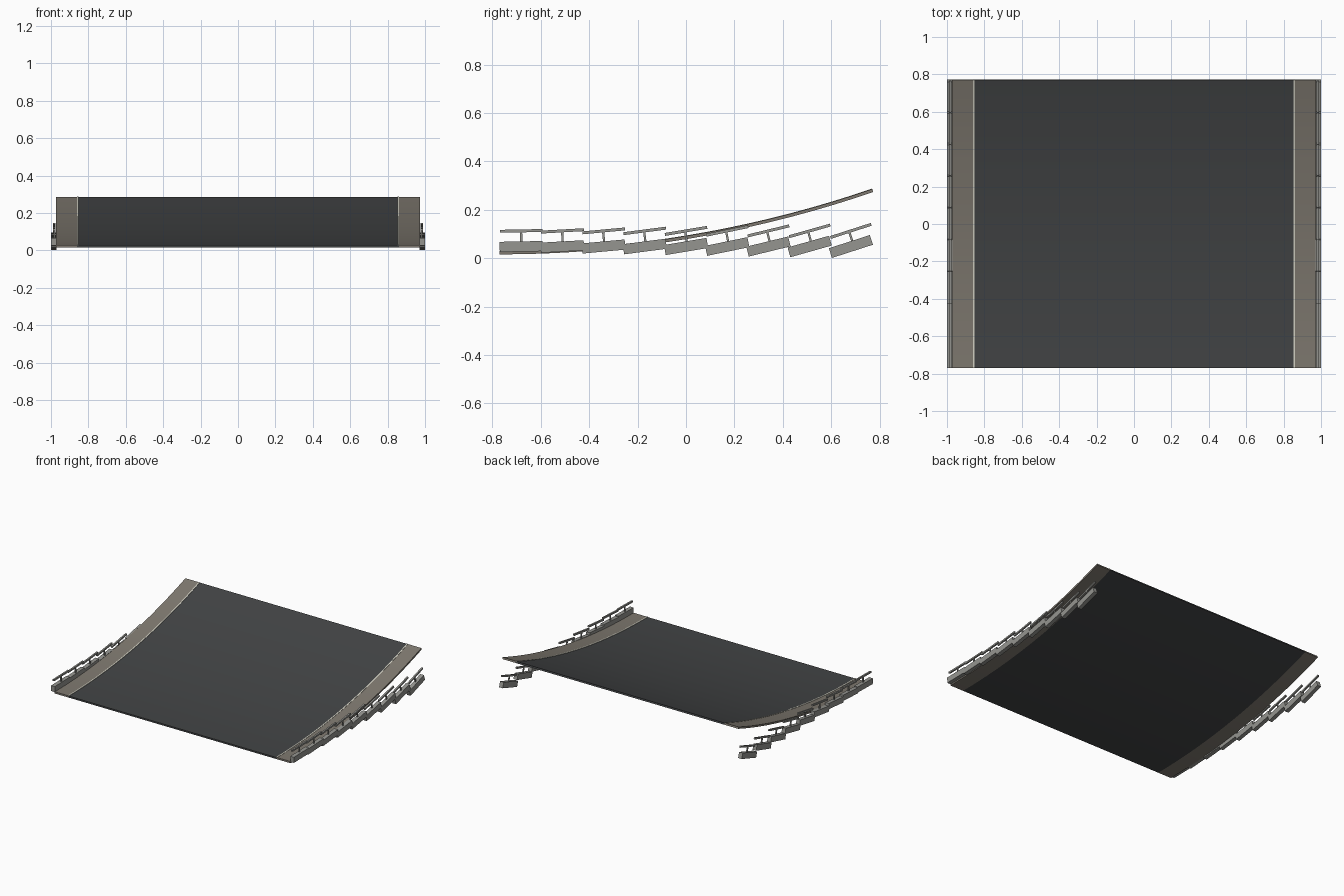
import bpy, bmesh
from math import sin, cos, radians
from mathutils import Matrix

if "Cube" in bpy.data.objects:
    bpy.data.objects.remove(bpy.data.objects["Cube"])

ARC = radians(18.95)          # total bend of the ramp
R = 1.54 / sin(ARC)           # bend radius
Y0, Z0 = -0.77, 0.028         # front top edge of the road
STEPS = 18


def material(name, rgb):
    m = bpy.data.materials.new(name)
    m.diffuse_color = (*rgb, 1)
    m.use_nodes = True
    m.node_tree.nodes["Principled BSDF"].inputs["Base Color"].default_value = m.diffuse_color
    return m


asphalt = material("asphalt", (0.055, 0.058, 0.06))
concrete = material("shoulder_concrete", (0.21, 0.19, 0.16))
paint = material("line_paint", (0.65, 0.64, 0.55))
steel = material("barrier_grey", (0.3, 0.3, 0.28))


def finish(bm, name, mat):
    bmesh.ops.recalc_face_normals(bm, faces=bm.faces)
    me = bpy.data.meshes.new(name)
    bm.to_mesh(me)
    bm.free()
    ob = bpy.data.objects.new(name, me)
    me.materials.append(mat)
    bpy.context.collection.objects.link(ob)
    return ob


def curved_strip(name, x0, x1, top, bottom, mat):
    """Slab that follows the arc; top and bottom are offsets from the road surface."""
    bm = bmesh.new()
    rings = []
    for i in range(STEPS + 1):
        a = ARC * i / STEPS
        ring = []
        for x, h in ((x0, bottom), (x1, bottom), (x1, top), (x0, top)):
            ring.append(bm.verts.new((x, Y0 + (R - h) * sin(a), Z0 + R - (R - h) * cos(a))))
        rings.append(ring)
    for p, q in zip(rings, rings[1:]):
        for k in range(4):
            bm.faces.new((p[k], p[(k + 1) % 4], q[(k + 1) % 4], q[k]))
    bm.faces.new(rings[0])
    bm.faces.new(rings[-1])
    ob = finish(bm, name, mat)
    bpy.context.view_layer.objects.active = ob
    ob.select_set(True)
    bpy.ops.object.shade_smooth_by_angle()
    ob.select_set(False)


def add_box(bm, centre, size, tilt):
    m = (Matrix.Translation(centre) @ Matrix.Rotation(tilt, 4, 'X')
         @ Matrix.Diagonal((*size, 1)))
    bmesh.ops.create_cube(bm, size=1, matrix=m)


# Road deck
curved_strip("road_deck", -0.86, 0.86, 0, -0.012, asphalt)

for side, s in (("left", -1), ("right", 1)):
    # Shoulder and painted edge line
    curved_strip(side + "_shoulder", s * 0.86, s * 0.972, 0.001, -0.012, concrete)
    curved_strip(side + "_edge_line", s * 0.853, s * 0.862, 0.003, -0.002, paint)

    # Barrier blocks: level row, each one tilted to match the ramp
    for i in range(9):
        y = -0.681 + 0.1703 * i
        tilt = ARC * (y - Y0) / 1.54
        bm = bmesh.new()
        add_box(bm, (s * 0.985, y, 0.0485), (0.03, 0.178, 0.042), tilt)
        finish(bm, f"{side}_barrier_block_{i + 1}", steel)
        # Handrail on a single post
        bm = bmesh.new()
        add_box(bm, (s * 0.982, y, 0.113), (0.012, 0.177, 0.012), tilt)
        add_box(bm, (s * 0.982, y, 0.088), (0.008, 0.009, 0.044), tilt)
        finish(bm, f"{side}_handrail_{i + 1}", steel)
